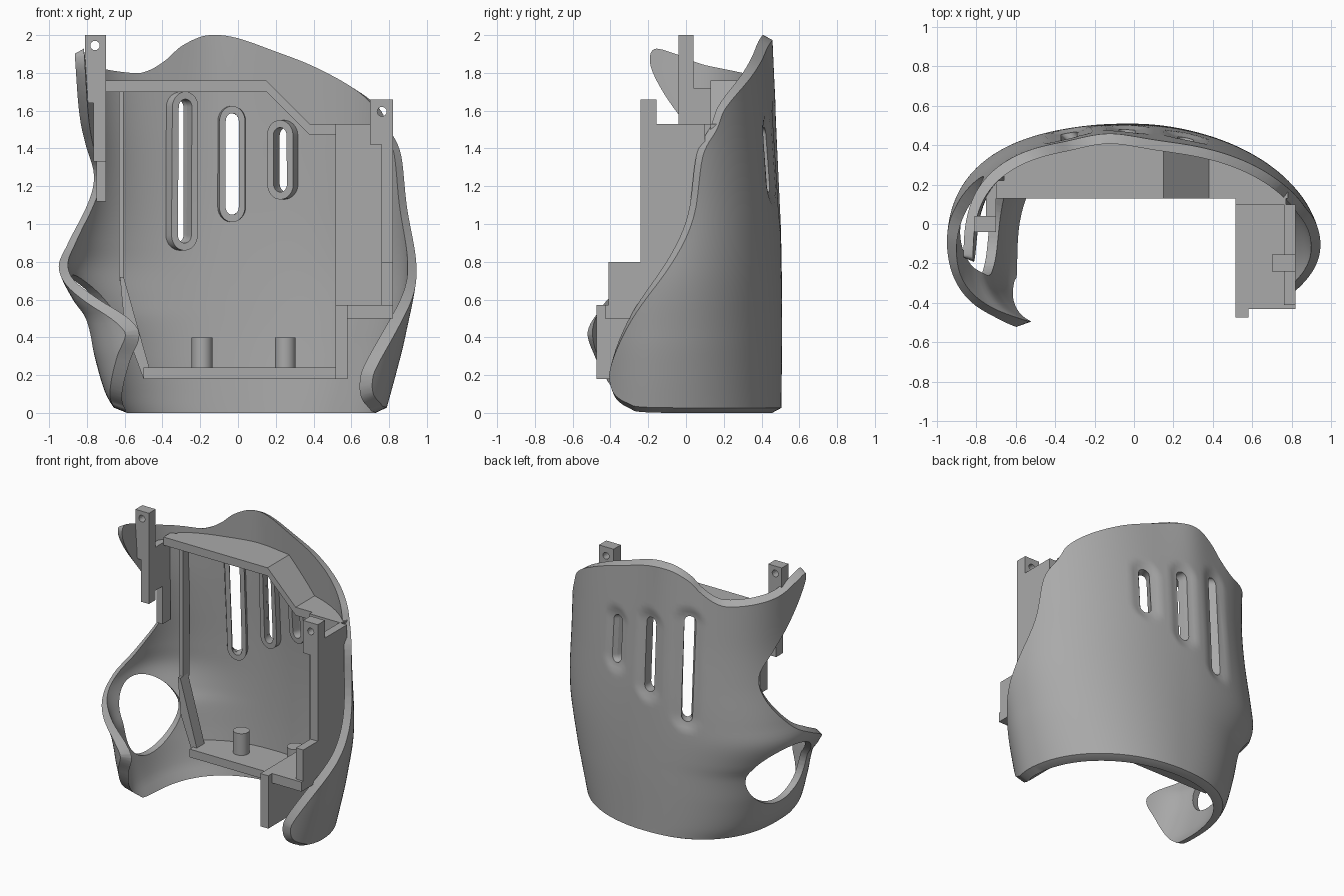
import bpy, bmesh, math
from mathutils import Vector

cube = bpy.data.objects.get("Cube")
if cube:
    bpy.data.objects.remove(cube, do_unlink=True)

grey = bpy.data.materials.new("Matte grey")
grey.use_nodes = True
grey.diffuse_color = (0.4, 0.4, 0.4, 1)
grey.node_tree.nodes["Principled BSDF"].inputs["Base Color"].default_value = (0.4, 0.4, 0.4, 1)

YC, WALL = -0.15, 0.05
LEFT_W = [(0, .64), (.1, .70), (.3, .76), (.5, .81), (.6, .875), (.76, .948), (.9, .93), (1.2, .87), (1.5, .845), (2, .87)]
RIGHT_W = [(0, .78), (.2, .835), (.4, .885), (.75, .948), (1.2, .94), (2, .93)]
BACK = [(0, .505), (.5, .507), (1, .492), (1.5, .457), (2, .415)]
SLOTS = [(-.33, .90, 1.66), (-.036, 1.05, 1.585), (.262, 1.17, 1.51)]


def interp(keys, z):
    """Smooth curve through (z, value) keys."""
    z = min(max(z, keys[0][0]), keys[-1][0])
    slope = lambda a, b: (b[1] - a[1]) / (b[0] - a[0])
    i = max(k for k in range(len(keys) - 1) if keys[k][0] <= z)
    a, b = keys[i], keys[i + 1]
    ma = slope(keys[max(i - 1, 0)], b)
    mb = slope(a, keys[min(i + 2, len(keys) - 1)])
    h = b[0] - a[0]
    t = (z - a[0]) / h
    return ((2*t**3 - 3*t*t + 1) * a[1] + (t**3 - 2*t*t + t) * h * ma
            + (3*t*t - 2*t**3) * b[1] + (t**3 - t*t) * h * mb)


def section(z, left, back):
    """Half width, depth and roundness of one quarter of the section."""
    w = interp(LEFT_W if left else RIGHT_W, z)
    if back:
        return w, interp(BACK, z) - YC, 2.35 + .25 * z if left else 2
    return (w, .45, 3) if left else (w, .5, 2)


def angle(kind, value, z):
    """Angle round the shell of a point given by its x (back) or y (sides)."""
    if kind == "x":
        w, d, n = section(z, value < 0, True)
        x, y = value, d * (1 - min(abs(value) / w, 1)**n)**(1 / n)
    else:
        left, y = kind == "l", value - YC
        w, d, n = section(z, left, y > 0)
        x = w * (1 - min(abs(y) / d, 1)**n)**(1 / n) * (-1 if left else 1)
    a = math.atan2(y, x)
    return a if a > -math.pi / 2 else a + 2 * math.pi


def surface(a, z, depth):
    """Point of the shell at an angle and height, depth below the outside."""
    c, s = math.cos(a), math.sin(a)
    w, d, n = section(z, c < 0, s > 0)
    r = (abs(c / (w - depth))**n + abs(s / (d - depth))**n)**(-1 / n)
    x, y = r * c, YC + r * s
    if s > 0:
        y += 0.011 * z * z * math.exp(-((x + .14) / .2)**2) * s
        for sx, lo, hi in SLOTS:  # soft dent of the outside round each slot
            dist = math.hypot(x - sx, z - min(max(z, lo + .04), hi - .04))
            y -= 0.02 * min(max((.11 - dist) / .06, 0), 1) * max(1 - depth / WALL, 0)
    return Vector((x, y, z))


def back_y(x, z):
    return surface(angle("x", x, z), z, WALL * .6).y


def finish(name, bm, smooth=False):
    bmesh.ops.recalc_face_normals(bm, faces=bm.faces)
    me = bpy.data.meshes.new(name)
    bm.to_mesh(me)
    bm.free()
    me.materials.append(grey)
    ob = bpy.data.objects.new(name, me)
    bpy.context.collection.objects.link(ob)
    if smooth:
        bpy.ops.object.select_all(action="DESELECT")
        ob.select_set(True)
        bpy.context.view_layer.objects.active = ob
        bpy.ops.object.shade_smooth_by_angle(angle=math.radians(35))
    return ob


def prism(name, pts, y0, y1, far=None):
    """Outline in x and z, pulled along y, to a second outline if given."""
    bm = bmesh.new()
    a = [bm.verts.new((x, y0, z)) for x, z in pts]
    b = [bm.verts.new((x, y1, z)) for x, z in far or pts]
    bm.faces.new(a)
    bm.faces.new(b[::-1])
    for i in range(len(a)):
        bm.faces.new((a[i], a[i - 1], b[i - 1], b[i]))
    return finish(name, bm)


def cut(ob, cutter, operation="DIFFERENCE"):
    mod = ob.modifiers.new("cut", "BOOLEAN")
    mod.object, mod.operation, mod.solver = cutter, operation, "EXACT"
    deps = bpy.context.evaluated_depsgraph_get()
    me = bpy.data.meshes.new_from_object(ob.evaluated_get(deps))
    ob.modifiers.clear()
    ob.data = me
    bpy.data.objects.remove(cutter, do_unlink=True)


def bend(name, flat):
    """Wrap a flat part round the shell; its y counts wall thicknesses inward."""
    bm = bmesh.new()
    bm.from_mesh(flat.data)
    bpy.data.objects.remove(flat, do_unlink=True)
    bmesh.ops.triangulate(bm, faces=bm.faces[:])
    for v in bm.verts:
        v.co = surface(v.co.x, v.co.z, WALL * v.co.y)
    finish(name, bm, smooth=True)


def spline(pts, steps=6):
    out, n = [], len(pts)
    for i in range(n):
        p = [Vector(pts[(i + k) % n]) for k in (-1, 0, 1, 2)]
        for j in range(steps):
            t = j / steps
            q = p[1] + .5*t*(p[2] - p[0] + t*(2*p[0] - 5*p[1] + 4*p[2] - p[3] + t*(3*(p[1] - p[2]) + p[3] - p[0])))
            out.append(q)
    return out


def inset(pts, dist):
    out = []
    for i, p in enumerate(pts):
        t = (pts[(i + 1) % len(pts)] - pts[i - 1]).normalized()
        out.append(p + dist * Vector((-t.y, t.x)))
    return out


# Shell: unrolled sheet, trimmed to a slanted outline, then bent round
EDGE = {
    "l": [(-.2, .005), (-.31, .045), (-.41, .13), (-.49, .28), (-.53, .44), (-.43, .605), (-.26, .72),
          (-.1, .8), (.05, .89), (.19, 1.08), (.22, 1.25), (.12, 1.4), (0, 1.54), (-.12, 1.7),
          (-.19, 1.84), (-.17, 1.925), (-.05, 1.9), (.12, 1.84)],
    "x": [(-.62, 1.8), (-.52, 1.81), (-.42, 1.865), (-.32, 1.945), (-.18, 1.998), (-.01, 1.985), (.21, 1.915),
          (.42, 1.84), (.63, 1.735), (.76, 1.63)],
    "r": [(.15, 1.52), (.07, 1.37), (.02, 1.05), (-.1, .8), (-.31, .5), (-.41, .27), (-.42, .17),
          (-.39, .08), (-.31, .025), (-.2, .003)],
}
outline = [(angle(k, v, z), z) for k in "lxr" for v, z in EDGE[k]]
outline += [(angle("x", x, 0), 0) for x in (.6, .2, -.2, -.5)]
outline = spline(outline)

bm = bmesh.new()
bmesh.ops.create_grid(bm, x_segments=150, y_segments=72, size=1)
for v in bm.verts:
    v.co = (1.6 + 2.9 * v.co.x, 0, 1 + v.co.y)
ext = bmesh.ops.extrude_face_region(bm, geom=bm.faces[:])["geom"]
bmesh.ops.translate(bm, vec=(0, 1, 0), verts=[v for v in ext if isinstance(v, bmesh.types.BMVert)])
sheet = finish("sheet", bm)
cut(sheet, prism("trim", inset(outline, .032), -.2, 1.2, inset(outline, -.006)), "INTERSECT")

# Thumb hole, tilted a little forward
turn = [math.tau * i / 48 for i in range(48)]
ring = [(.005 + .27 * math.cos(t) + .04 * math.sin(t), .48 + .25 * math.sin(t)) for t in turn]
cut(sheet, prism("thumb_cutter", [(angle("l", y, z), z) for y, z in ring], -1, 2))


def pill(sx, lo, hi, r):
    """Upright slot outline on the unrolled sheet."""
    arc = [math.pi * i / 16 for i in range(17)]
    side = [i / 12 for i in range(1, 12)]
    top, low = hi - .04, lo + .04
    pts = [(sx + r * math.cos(t), top + r * math.sin(t)) for t in arc]
    pts += [(sx - r, top + (low - top) * k) for k in side]
    pts += [(sx - r * math.cos(t), low - r * math.sin(t)) for t in arc]
    pts += [(sx + r, low + (top - low) * k) for k in side]
    return [(angle("x", x, z), z) for x, z in pts]


# Slots, each with a collar on the inside
for i, slot in enumerate(SLOTS):
    hole = pill(*slot, .041)
    cut(sheet, prism("slot_cutter", hole, -1, 2))
    collar = prism("collar", pill(*slot, .08), .75, 1.9)
    cut(collar, prism("collar_cutter", hole, 0, 3))
    bend(f"slot_collar_{i + 1}", collar)
bend("shell", sheet)


def box(name, x0, x1, y0, y1, z0, z1):
    return prism(name, [(x0, z0), (x1, z0), (x1, z1), (x0, z1)], y0, y1)


def ledge(name, path, front, thick=.06):
    """Shelf along an (x, top) path, reaching back into the shell wall."""
    bm = bmesh.new()
    rows = []
    for (xa, za), (xb, zb) in zip(path, path[1:]):
        for i in range(1 if rows else 0, 9):
            x, z = xa + (xb - xa) * i / 8, za + (zb - za) * i / 8
            y = back_y(x, z)
            rows.append([bm.verts.new(c) for c in
                         ((x, front, z), (x, y, z), (x, y, z - thick), (x, front, z - thick))])
    for a, b in zip(rows, rows[1:]):
        for i in range(4):
            bm.faces.new((a[i], a[i - 1], b[i - 1], b[i]))
    bm.faces.new(rows[0])
    bm.faces.new(rows[-1])
    return finish(name, bm)


def drill(ob, x, z, r=.025):
    cut(ob, prism("drill", [(x + r * math.cos(t), z + r * math.sin(t)) for t in turn[::3]], -1, 1))


# Inner frame
ledge("top_shelf", [(-.66, 1.76), (.15, 1.76), (.38, 1.53), (.78, 1.53)], .13)
ledge("bottom_ledge", [(-.5, .24), (.54, .24)], .15)
box("side_rib", -.63, -.605, .22, .3, .7, 1.72)
prism("slanted_rib", [(-.625, .72), (-.605, .72), (-.47, .24), (-.5, .18), (-.6, .45)], .19, .28)
for i, x in enumerate((-.19, .25)):
    bm = bmesh.new()
    bmesh.ops.create_cone(bm, cap_ends=True, segments=32, radius1=.055, radius2=.055, depth=.18)
    bmesh.ops.translate(bm, vec=(x, .31, .31), verts=bm.verts)
    finish(f"peg_{i + 1}", bm, smooth=True)

# Hinge post on the -x side
post = box("hinge_post", -.81, -.70, -.04, .04, 1.64, 2.0)
drill(post, -.757, 1.945)
box("hinge_post_foot", -.765, -.70, -.04, .04, 1.33, 1.64)
box("hinge_plate", -.75, -.70, .04, .15, 1.4, 1.72)
box("hinge_tab", -.75, -.70, .12, .21, 1.12, 1.72)
box("hinge_bridge", -.70, -.6, .13, .22, 1.70, 1.76)

# Box side on the +x side
box("box_wall", .76, .82, -.24, .1, .5, 1.53)
box("box_wall_lower", .76, .82, -.41, -.2, .5, .8)
box("box_back", .515, .77, .1, .145, .5, 1.53)
box("box_floor", .53, .82, -.43, .1, .5, .57)
box("box_foot", .515, .58, -.475, .16, .18, .57)
latch = box("latch_post", .70, .82, -.24, -.155, 1.42, 1.66)
drill(latch, .762, 1.595)
